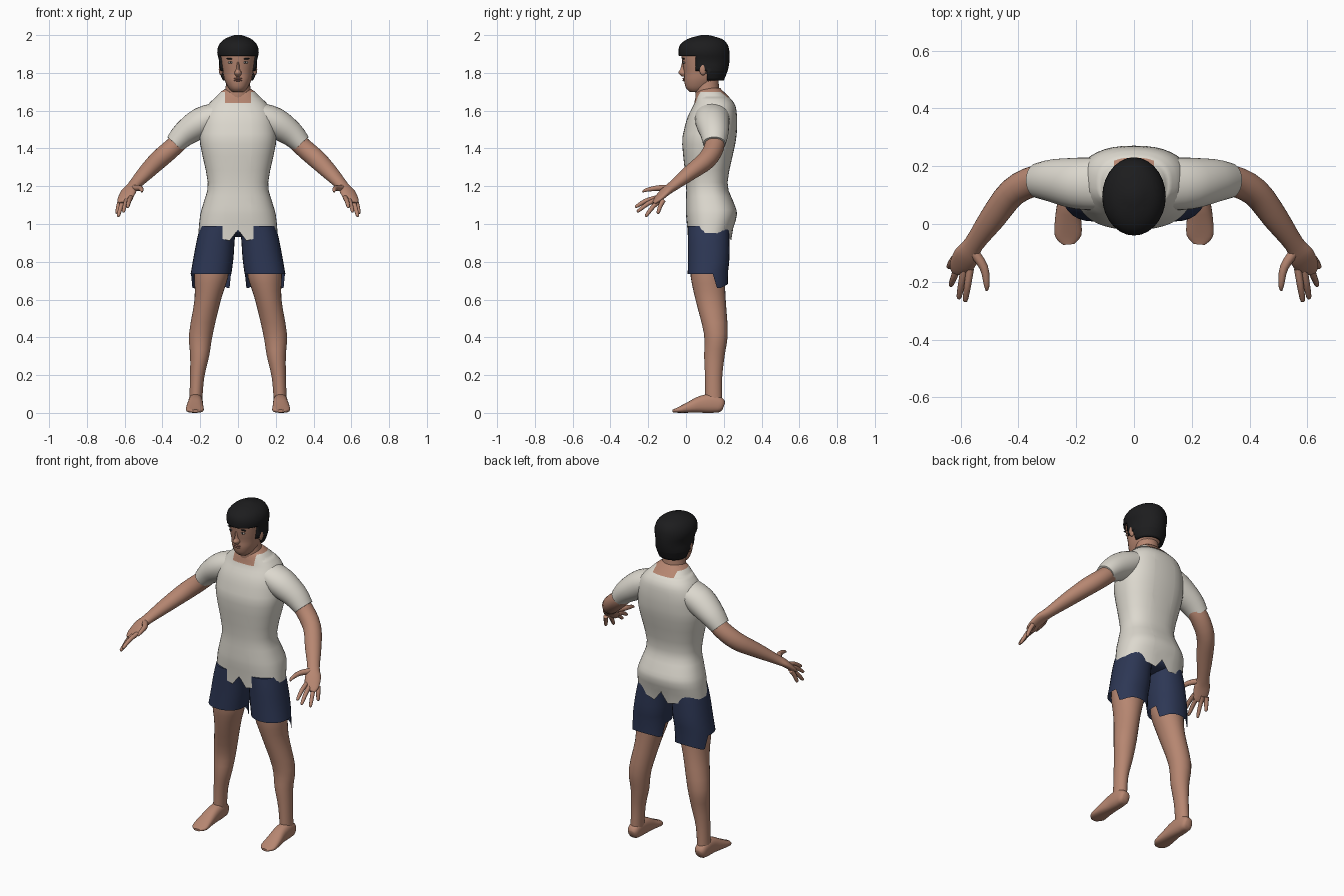
import bpy, bmesh, math
from mathutils import Vector

if "Cube" in bpy.data.objects:
    bpy.data.objects.remove(bpy.data.objects["Cube"])


def material(name, red, green, blue):
    mat = bpy.data.materials.new(name)
    mat.use_nodes = True
    mat.diffuse_color = (red, green, blue, 1)
    shader = mat.node_tree.nodes["Principled BSDF"]
    shader.inputs["Base Color"].default_value = mat.diffuse_color
    shader.inputs["Roughness"].default_value = .8
    return mat


SKIN = material("skin", .47, .24, .165)
SHIRT = material("off_white_cloth", .72, .69, .62)
SHORTS = material("navy_cloth", .026, .038, .09)
HAIR = material("black_hair", .012, .012, .013)
LIPS = material("lip_brown", .3, .13, .1)
EYES = material("eye_white", .5, .46, .42)


def spline(sections, steps=3):
    """Pass a smooth curve through the key sections."""
    keys = [Vector(section) for section in sections]
    last = len(keys) - 1
    slopes = [(keys[min(i + 1, last)] - keys[max(i - 1, 0)]) / 2 for i in range(last + 1)]
    result = []
    for i in range(last):
        start, end = keys[i], keys[i + 1]
        for step in range(steps):
            t = step / steps
            ease = t * t * (3 - 2 * t)
            result.append(start.lerp(end, ease) + slopes[i] * t * (1 - t) ** 2
                          - slopes[i + 1] * t * t * (1 - t))
    return result + [keys[last]]


def loft(sections, level=True, sides=28, power=2, bottom=True):
    """Skin sections (x, y, z, width, depth); level keeps the rings horizontal."""
    bm = bmesh.new()
    path = spline(sections)
    rings = []
    for i, section in enumerate(path):
        centre = Vector(section[:3])
        across, upward = Vector((1, 0, 0)), Vector((0, 1, 0))
        if not level:
            ahead = Vector((path[min(i + 1, len(path) - 1)] - path[max(i - 1, 0)])[:3])
            ahead.normalize()
            across = ahead.cross(Vector((0, 0, 1))).normalized()
            upward = across.cross(ahead)
        ring = []
        for k in range(sides):
            angle = math.tau * k / sides
            c, s = (math.copysign(abs(w) ** (2 / power), w)
                    for w in (math.cos(angle), math.sin(angle)))
            ring.append(bm.verts.new(centre + across * c * section[3] + upward * s * section[4]))
        rings.append(ring)
    for lower, upper in zip(rings, rings[1:]):
        for k in range(sides):
            bm.faces.new((lower[k - 1], lower[k], upper[k], upper[k - 1]))
    bm.faces.new(rings[-1])
    if bottom:
        bm.faces.new(rings[0])
    return bm, rings[0]


def centred(*rows):
    """Turn rows of height, front, back and half width into sections."""
    return [(0, (front + back) / 2, height, width, (back - front) / 2)
            for height, front, back, width in rows]


def cut(bm, axis, *places):
    normal = Vector([name == axis for name in "xyz"])
    for place in places:
        geometry = bm.verts[:] + bm.edges[:] + bm.faces[:]
        bmesh.ops.bisect_plane(bm, geom=geometry, plane_co=normal * place, plane_no=normal)


def finish(bm, name, *mats, rule=None):
    bmesh.ops.recalc_face_normals(bm, faces=bm.faces[:])
    if rule:
        for face in bm.faces:
            face.material_index = rule(face.calc_center_median())
    mesh = bpy.data.meshes.new(name)
    bm.to_mesh(mesh)
    bm.free()
    for mat in mats:
        mesh.materials.append(mat)
    obj = bpy.data.objects.new(name, mesh)
    bpy.context.collection.objects.link(obj)
    bpy.ops.object.select_all(action="DESELECT")
    obj.select_set(True)
    bpy.context.view_layer.objects.active = obj
    bpy.ops.object.shade_smooth_by_angle(angle=math.radians(50))
    return obj


def blob(name, mat, location, radii):
    bm = bmesh.new()
    bmesh.ops.create_uvsphere(bm, u_segments=16, v_segments=10, radius=1)
    bmesh.ops.scale(bm, vec=radii, verts=bm.verts)
    bmesh.ops.translate(bm, vec=location, verts=bm.verts)
    finish(bm, name, mat)


# Shirt body, with a square neckline and a wavy hem
COLLAR, NAPE = 1.64, 1.67
bm, hem = loft(centred(
    (.95, .01, .24, .21), (1.05, 0, .27, .2), (1.12, 0, .25, .18), (1.22, 0, .22, .16),
    (1.42, -.02, .26, .2), (1.5, -.01, .27, .2), (1.57, .01, .27, .19), (1.63, .04, .26, .16),
    (1.67, .05, .23, .12), (1.7, .06, .2, .09), (1.72, .08, .18, .06)),
    sides=40, power=2.4, bottom=False)
for vert in hem:
    x = abs(vert.co.x)
    vert.co.z = .97 if x < .04 else .9 + x / 4
cut(bm, "x", -.07, .07)
cut(bm, "z", COLLAR, NAPE)


def is_neckline(point):
    edge = COLLAR if point.y < .13 else NAPE
    return int(point.z > 1.7 or (abs(point.x) < .07 and point.z > edge))


finish(bm, "shirt", SHIRT, SKIN, rule=is_neckline)
blob("shorts_seat", SHORTS, (0, .12, .97), (.18, .11, .04))

# Neck and head
bm, _ = loft(centred((1.6, .07, .19, .07), (1.67, .05, .18, .07), (1.78, .05, .17, .06)))
finish(bm, "neck", SKIN)
bm, _ = loft(centred(
    (1.7, .02, .09, .03), (1.72, 0, .13, .05), (1.76, -.01, .17, .07), (1.8, -.01, .19, .08),
    (1.86, -.02, .2, .09), (1.92, -.02, .2, .09), (1.98, .05, .13, .03)), power=2.2)
finish(bm, "head", SKIN)

# Face
EYE_LINE, MOUTH = 1.855, 1.765
bm, _ = loft(centred((1.78, -.02, .02, .01), (1.8, -.04, .02, .02),
                     (1.82, -.03, .02, .01), (1.86, -.02, .02, .01)), sides=12)
finish(bm, "nose", SKIN)
for name, offset in (("upper_lip", .005), ("lower_lip", -.005)):
    blob(name, LIPS, (0, -.01, MOUTH + offset), (.022, .008, .005))

# Hair, trimmed along the fringe, ears and nape
FRINGE, EAR_TOP, TEMPLE, EAR_BACK = 1.89, 1.81, .05, .11
bm, _ = loft(centred(
    (1.76, .05, .2, .08), (1.81, 0, .22, .1), (1.86, -.03, .23, .1), (1.91, -.04, .23, .11),
    (1.95, -.03, .22, .1), (1.98, .01, .19, .07), (2, .08, .12, .02)), bottom=False)
cut(bm, "y", TEMPLE, EAR_BACK)
cut(bm, "z", FRINGE, EAR_TOP)
bare = []
for face in bm.faces:
    spot = face.calc_center_median()
    if spot.y < TEMPLE and spot.z < FRINGE or spot.y < EAR_BACK and spot.z < EAR_TOP:
        bare.append(face)
bmesh.ops.delete(bm, geom=bare, context="FACES")
shell = finish(bm, "hair", HAIR).modifiers.new("thickness", "SOLIDIFY")
shell.thickness = .015


def drop_back(vert):
    """Let the hem hang lower and ragged behind the knee."""
    if vert.co.y > .16:
        vert.co.z = .66 + max(0, vert.co.y - .18) / 2


# Paired parts, described on the left and mirrored to the right
for side, label in ((1, "left_"), (-1, "right_")):
    def limb(name, mat, *sections, **options):
        bm, start = loft([(side * x, *rest) for x, *rest in sections], **options)
        if name == "shorts_leg":
            for vert in start:
                drop_back(vert)
        finish(bm, label + name, mat)

    def feature(name, mat, x, y, z, radii):
        blob(label + name, mat, (side * x, y, z), radii)

    feature("ear", SKIN, .09, .09, 1.82, (.012, .02, .033))
    feature("eye", EYES, .038, -.01, EYE_LINE, (.015, .006, .006))
    feature("pupil", HAIR, .038, -.013, EYE_LINE, (.006, .005, .006))
    feature("brow", HAIR, .04, -.012, EYE_LINE + .02, (.024, .006, .004))

    # Sleeve and arm
    limb("sleeve", SHIRT, (.09, .14, 1.59, .09, .06), (.19, .14, 1.54, .09, .08),
         (.28, .15, 1.48, .075, .068), (.335, .15, 1.425, .06, .053), level=False)
    limb("arm", SKIN, (.28, .15, 1.47, .05, .05), (.34, .15, 1.41, .053, .05),
         (.42, .11, 1.34, .05, .05), (.49, .02, 1.27, .045, .04),
         (.555, -.07, 1.2, .034, .027), (.58, -.11, 1.17, .044, .022),
         (.6, -.15, 1.13, .04, .016), (.605, -.17, 1.11, .026, .01), level=False)

    # Fingers fan out from the knuckles
    first, final = Vector((.567, -.155, 1.14)), Vector((.622, -.12, 1.125))
    fingers = (("index", (.585, -.27, 1.09)), ("middle", (.607, -.26, 1.065)),
               ("ring", (.635, -.215, 1.04)), ("little", (.642, -.15, 1.055)))
    for i, (name, tip) in enumerate(fingers):
        base, tip = first.lerp(final, i / 3), Vector(tip)
        middle, nail = base.lerp(tip, .5) + Vector((0, 0, .008)), base.lerp(tip, .92)
        limb(name + "_finger", SKIN, (*base, .013, .013), (*middle, .012, .012),
             (*nail, .009, .009), (*tip, .003, .003), level=False, sides=10)
    limb("thumb", SKIN, (.56, -.09, 1.19, .018, .018), (.52, -.15, 1.19, .015, .015),
         (.51, -.21, 1.18, .01, .01), (.51, -.23, 1.17, .004, .004), level=False, sides=10)

    # Shorts leg, bare leg and foot
    limb("shorts_leg", SHORTS, (.143, .115, .735, .108, .106), (.13, .12, .82, .106, .11),
         (.117, .12, .92, .1, .11), (.103, .12, .99, .096, .11), bottom=False, power=2.2)
    limb("leg", SKIN, (.14, .115, .8, .09, .09), (.142, .115, .72, .09, .09),
         (.16, .13, .6, .07, .08), (.196, .158, .42, .063, .063), (.203, .15, .3, .05, .054),
         (.217, .146, .18, .037, .045), (.225, .147, .03, .034, .045))
    limb("foot", SKIN, (.225, .2, .035, .02, .02), (.225, .185, .04, .033, .038),
         (.225, .14, .05, .038, .05), (.225, .08, .045, .04, .045),
         (.228, .02, .03, .045, .03), (.228, -.04, .015, .046, .015),
         (.226, -.07, .01, .02, .007), level=False, power=2.5)
